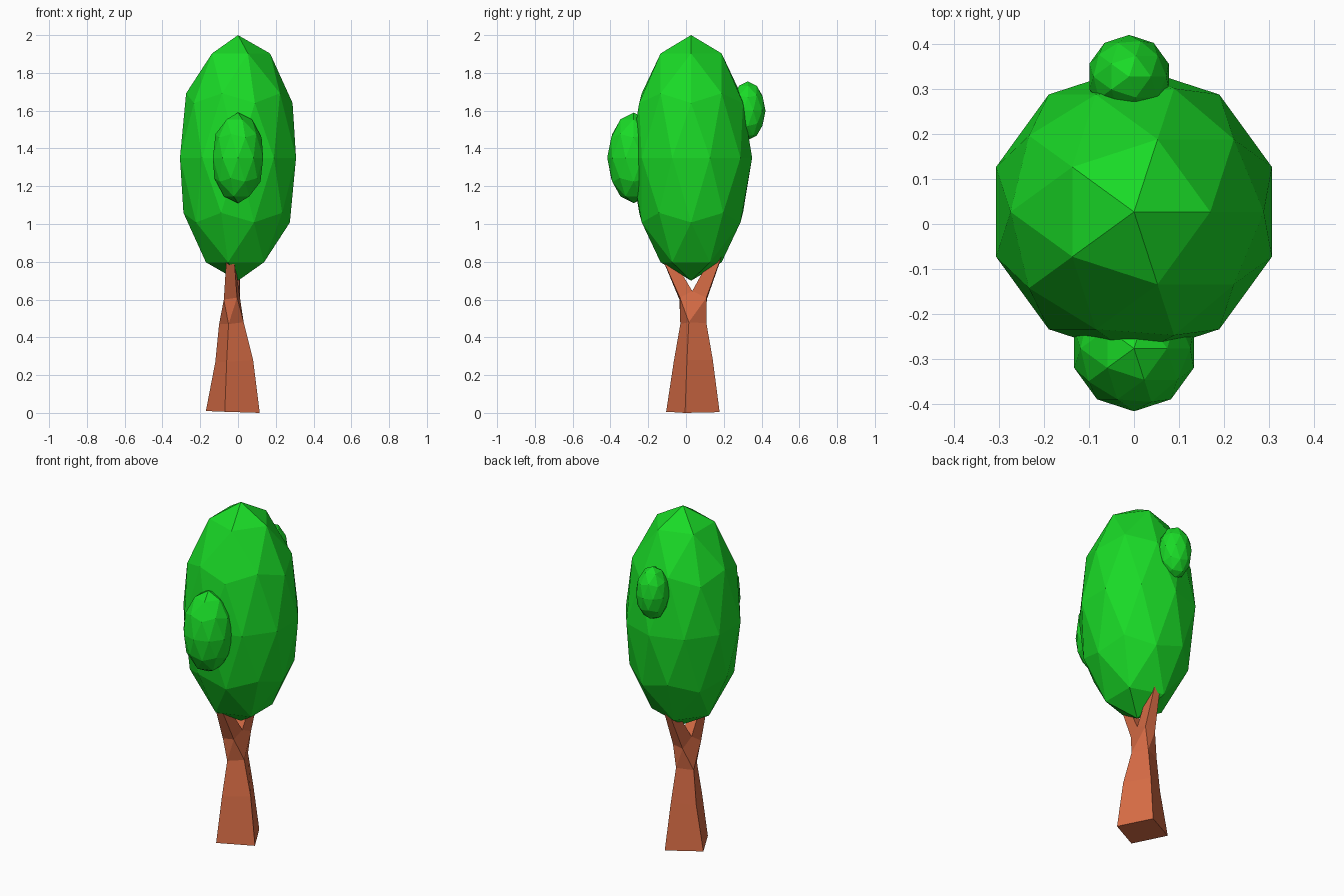
import bpy, bmesh
from mathutils import Vector

if "Cube" in bpy.data.objects:
    bpy.data.objects.remove(bpy.data.objects["Cube"])


def material(name, color):
    m = bpy.data.materials.new(name)
    m.diffuse_color = (*color, 1)
    m.use_nodes = True
    m.node_tree.nodes["Principled BSDF"].inputs["Base Color"].default_value = m.diffuse_color
    return m


leaf = material("leaf_green", (0.01, 0.70, 0.02))
bark = material("bark_brown", (0.68, 0.15, 0.06))


def add_object(name, bm, mat):
    bmesh.ops.recalc_face_normals(bm, faces=bm.faces)
    mesh = bpy.data.meshes.new(name)
    bm.to_mesh(mesh)
    bm.free()
    mesh.materials.append(mat)
    obj = bpy.data.objects.new(name, mesh)
    bpy.context.collection.objects.link(obj)
    return obj


def foliage(name, center, radius, half_height):
    bm = bmesh.new()
    bmesh.ops.create_icosphere(bm, subdivisions=2, radius=1)
    for v in bm.verts:
        v.co = Vector((v.co.x * radius, v.co.y * radius, v.co.z * half_height)) + Vector(center)
    add_object(name, bm, leaf)


# Foliage: tall crown with two small clumps
foliage("crown", (0, 0.027, 1.35), 0.323, 0.65)
foliage("front_clump", (0, -0.277, 1.35), 0.14, 0.24)
foliage("back_clump", (-0.011, 0.328, 1.60), 0.093, 0.155)

# Trunk: twisted square rings (front, right, back, left corner) up to the fork
bm = bmesh.new()


def ring(points):
    return [bm.verts.new(p) for p in points]


def bridge(a, b):
    for i in range(4):
        j = (i + 1) % 4
        bm.faces.new((a[i], a[j], b[j], b[i]))


base = ring([(-0.07, -0.105, 0.006), (0.115, -0.005, 0), (0.015, 0.178, 0.004), (-0.17, 0.08, 0.01)])
mid = ring([(-0.06, -0.065, 0.27), (0.08, 0.005, 0.28), (0.0, 0.142, 0.28), (-0.12, 0.075, 0.27)])
neck = ring([(-0.05, -0.03, 0.47), (0.03, 0.015, 0.48), (-0.01, 0.108, 0.475), (-0.10, 0.07, 0.47)])
bm.faces.new(base[::-1])
bridge(base, mid)
bridge(mid, neck)

# Fork: saddle edge between a front and a back branch
front_l, front_r = ring([(-0.075, -0.035, 0.60), (-0.005, -0.032, 0.61)])
back_l, back_r = ring([(-0.055, 0.11, 0.60), (0.01, 0.108, 0.61)])
saddle_l, saddle_r = ring([(-0.06, 0.033, 0.645), (0.005, 0.033, 0.645)])
A, B, C, D = neck
for face in ((A, front_r, front_l), (A, B, front_r), (B, back_r, saddle_r, front_r),
             (B, C, back_r), (C, back_l, back_r), (C, D, back_l),
             (D, front_l, saddle_l, back_l), (D, A, front_l)):
    bm.faces.new(face)

# Branches: taper into the crown
front_tip = ring([(-0.06, -0.135, 0.84), (-0.022, -0.135, 0.84), (-0.022, -0.095, 0.86), (-0.06, -0.095, 0.86)])
back_tip = ring([(0.012, 0.222, 0.92), (-0.012, 0.222, 0.92), (-0.012, 0.19, 0.93), (0.012, 0.19, 0.93)])
bridge([front_l, front_r, saddle_r, saddle_l], front_tip)
bridge([back_r, back_l, saddle_l, saddle_r], back_tip)
bm.faces.new(front_tip)
bm.faces.new(back_tip)
add_object("trunk", bm, bark)
